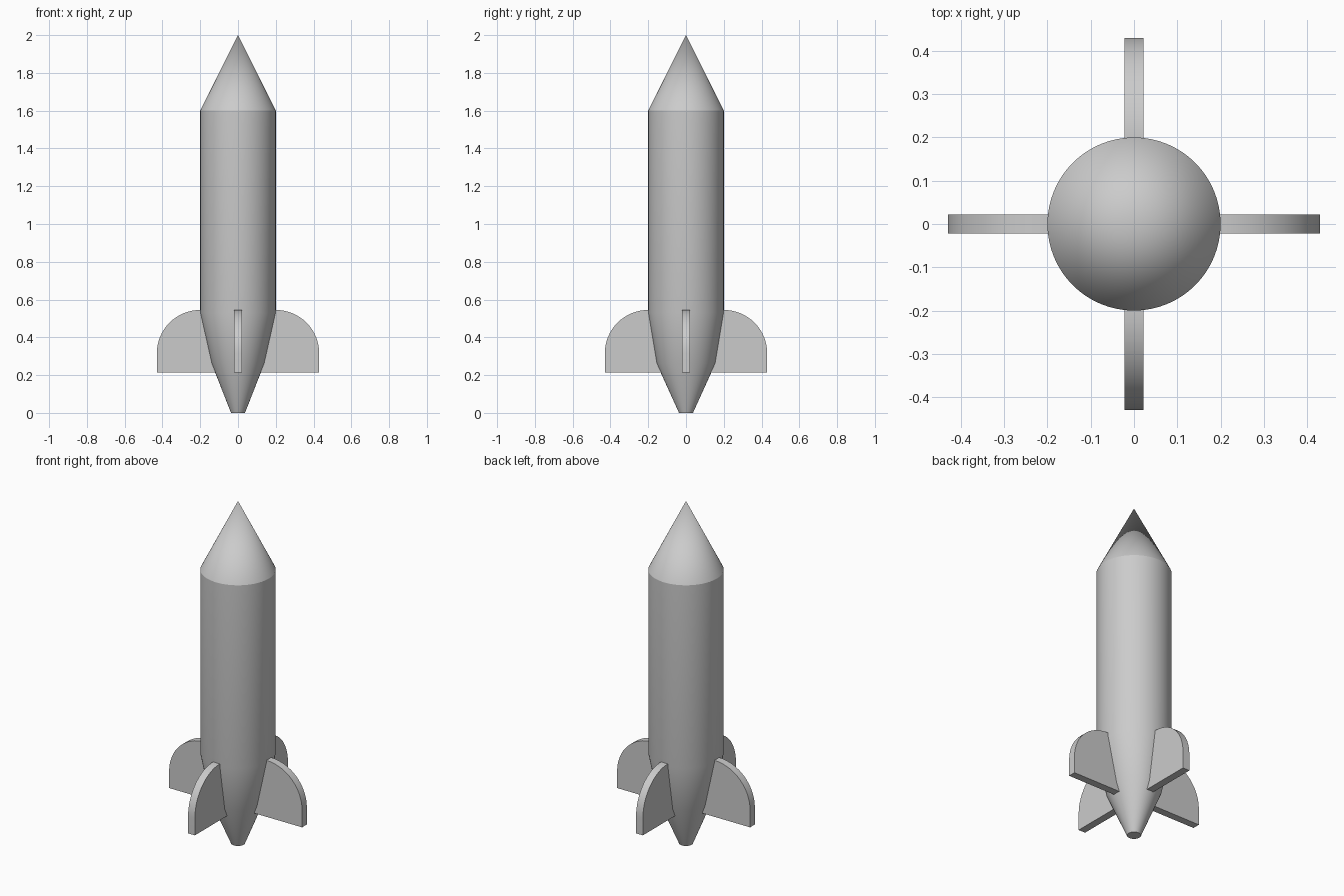
import bpy, bmesh, math

cube = bpy.data.objects.get("Cube")
if cube:
    bpy.data.objects.remove(cube)

grey = bpy.data.materials.new("light grey")
grey.use_nodes = True
colour = (0.6, 0.6, 0.6, 1)
grey.diffuse_color = colour
grey.node_tree.nodes["Principled BSDF"].inputs["Base Color"].default_value = colour


def finish(name, bm, angle):
    bmesh.ops.recalc_face_normals(bm, faces=bm.faces)
    mesh = bpy.data.meshes.new(name)
    bm.to_mesh(mesh)
    bm.free()
    mesh.materials.append(grey)
    obj = bpy.data.objects.new(name, mesh)
    bpy.context.collection.objects.link(obj)
    bpy.ops.object.select_all(action="DESELECT")
    obj.select_set(True)
    bpy.context.view_layer.objects.active = obj
    bpy.ops.object.shade_smooth_by_angle(angle=math.radians(angle))
    return obj


# Body: (x radius, y radius, height) rings, closed by the nose tip
SIDES = 64
rings = [(0.037, 0.037, 0), (0.14, 0.156, 0.262), (0.2, 0.2, 0.53), (0.2, 0.2, 1.6)]
bm = bmesh.new()
loops = []
for rx, ry, z in rings:
    turns = [2 * math.pi * i / SIDES for i in range(SIDES)]
    loops.append([bm.verts.new((rx * math.cos(a), ry * math.sin(a), z)) for a in turns])
tip = bm.verts.new((0, 0, 2))
bm.faces.new(loops[0])
for i in range(SIDES):
    j = (i + 1) % SIDES
    for low, high in zip(loops, loops[1:]):
        bm.faces.new((low[i], low[j], high[j], high[i]))
    bm.faces.new((loops[-1][i], loops[-1][j], tip))
finish("rocket_body", bm, 25)

# Fins: flat plates with a rounded outer shoulder
INNER, REACH, RADIUS, BOTTOM, TOP, HALF = 0.05, 0.43, 0.23, 0.215, 0.545, 0.022
outline = [(INNER, BOTTOM), (REACH, BOTTOM)]
for i in range(17):
    a = math.pi / 2 * i / 16
    outline.append((REACH - RADIUS + RADIUS * math.cos(a), TOP - RADIUS + RADIUS * math.sin(a)))
outline.append((0.19, TOP))
for k, name in enumerate(("left_fin", "back_fin", "right_fin", "front_fin")):
    bm = bmesh.new()
    plate = bm.faces.new([bm.verts.new((x, -HALF, z)) for x, z in outline])
    extruded = bmesh.ops.extrude_face_region(bm, geom=[plate])["geom"]
    moved = [v for v in extruded if isinstance(v, bmesh.types.BMVert)]
    bmesh.ops.translate(bm, verts=moved, vec=(0, 2 * HALF, 0))
    fin = finish(name, bm, 30)
    fin.rotation_euler.z = k * math.pi / 2
